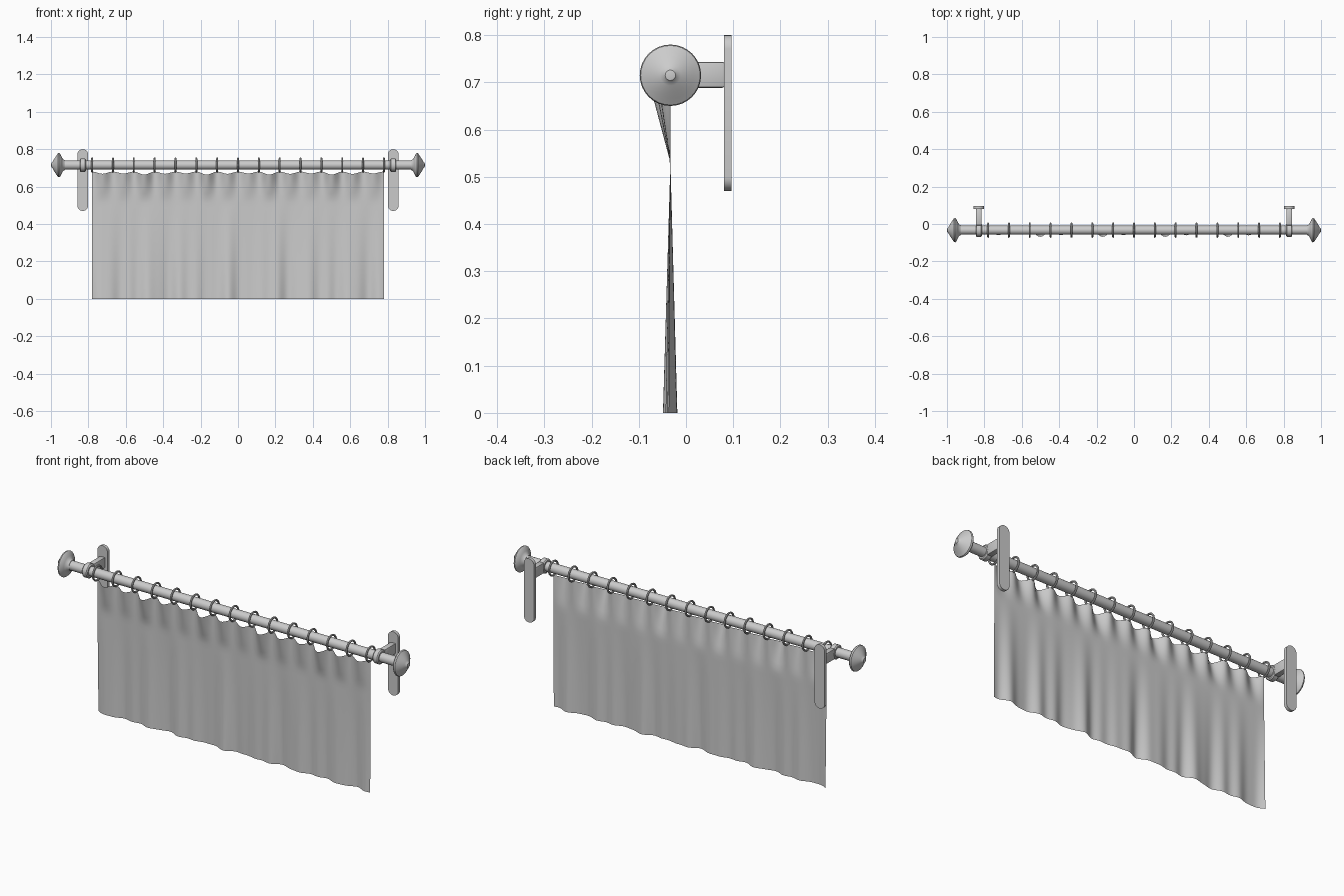
import bpy, bmesh, math
from mathutils import Matrix, Vector

cube = bpy.data.objects.get("Cube")
if cube:
    bpy.data.objects.remove(cube, do_unlink=True)

ROD_Y, ROD_Z = -0.033, 0.715
HALF = 0.78          # half width of the curtain
BAYS = 14            # gaps between the rings

grey = bpy.data.materials.new("plain_grey")
grey.use_nodes = True
grey.diffuse_color = (0.6, 0.6, 0.6, 1)
grey.node_tree.nodes["Principled BSDF"].inputs["Base Color"].default_value = (0.6, 0.6, 0.6, 1)


def finish(name, bm, angle=35):
    mesh = bpy.data.meshes.new(name)
    bm.to_mesh(mesh)
    bm.free()
    mesh.materials.append(grey)
    obj = bpy.data.objects.new(name, mesh)
    bpy.context.collection.objects.link(obj)
    bpy.ops.object.select_all(action="DESELECT")
    obj.select_set(True)
    bpy.context.view_layer.objects.active = obj
    bpy.ops.object.shade_smooth_by_angle(angle=math.radians(angle))
    return obj


def lathe(name, profile, closed=False, steps=32):
    """Spin (x, radius) points around the rod axis."""
    bm = bmesh.new()
    pts = [bm.verts.new((x, ROD_Y, ROD_Z + r)) for x, r in profile]
    edges = [bm.edges.new(pair) for pair in zip(pts, pts[1:])]
    if closed:
        edges.append(bm.edges.new((pts[-1], pts[0])))
    bmesh.ops.spin(bm, geom=pts + edges, cent=(0, ROD_Y, ROD_Z), axis=(1, 0, 0),
                   angle=math.tau, steps=steps, use_duplicate=False)
    bmesh.ops.remove_doubles(bm, verts=bm.verts, dist=0.0002)
    bmesh.ops.recalc_face_normals(bm, faces=bm.faces)
    return finish(name, bm)


def box(name, size, centre, bevel):
    bm = bmesh.new()
    bmesh.ops.create_cube(bm, size=1, matrix=Matrix.Translation(centre) @ Matrix.Diagonal((*size, 1)))
    bmesh.ops.bevel(bm, geom=bm.edges[:], offset=bevel, segments=2, affect="EDGES", profile=0.5)
    return finish(name, bm)


def wall_plate(name, x):
    """Upright plate with round ends."""
    bm = bmesh.new()
    r, low, high = 0.029, 0.499, 0.771
    ring = []
    for i in range(26):
        half = i // 13
        a = math.pi * ((i - half) / 12)
        z = low if half else high
        ring.append(bm.verts.new((x + r * math.cos(a), 0.08, z + r * math.sin(a))))
    face = bm.faces.new(ring)
    out = bmesh.ops.extrude_face_region(bm, geom=[face])
    moved = [v for v in out["geom"] if isinstance(v, bmesh.types.BMVert)]
    bmesh.ops.translate(bm, verts=moved, vec=(0, 0.016, 0))
    bmesh.ops.recalc_face_normals(bm, faces=bm.faces)
    return finish(name, bm)


# Rod
lathe("rod", [(-0.94, 0), (-0.94, 0.024), (0.94, 0.024), (0.94, 0)])

# Finials, brackets and collars on both ends
finial = [(0.925, 0), (0.925, 0.026), (0.934, 0.03), (0.942, 0.043), (0.95, 0.06),
          (0.956, 0.065), (0.963, 0.063), (0.972, 0.049), (0.981, 0.036),
          (0.989, 0.022), (0.993, 0.015), (0.998, 0.011), (1.0, 0)]
for side, s in (("left", 1), ("right", -1)):
    lathe("finial_" + side, [(s * x, r) for x, r in finial])
    wall_plate("wall_plate_" + side, s * 0.83)
    box("bracket_arm_" + side, (0.03, 0.09, 0.055), (s * 0.83, 0.037, ROD_Z + 0.001), 0.005)
    collar = [(-0.016, 0.022), (-0.016, 0.031), (-0.011, 0.036), (0.011, 0.036), (0.016, 0.031), (0.016, 0.022)]
    lathe("bracket_collar_" + side, [(s * 0.83 + x, r) for x, r in collar], closed=True)

# Curtain rings
for i in range(BAYS + 1):
    x = -HALF + 2 * HALF * i / BAYS
    tube = [(x + 0.005 * math.cos(a), 0.036 + 0.005 * math.sin(a))
            for a in (math.tau * k / 8 for k in range(8))]
    lathe(f"curtain_ring_{i + 1}", tube, closed=True)


# Curtain cloth: gathers lean forward at the top, soft folds open at the hem
def cloth_point(u, v):
    x = -HALF + 2 * HALF * u
    bay = min(int(u * BAYS), BAYS - 1)
    bow = math.sin(math.pi * (u * BAYS - bay)) ** 2
    lean = (0.35 + 0.65 * abs(math.sin(bay * 2.1 + 0.6))) * bow
    top = 0.68 - 0.016 * lean
    z = top * v
    fold = (0.5 * math.sin(x * 29) + 0.3 * math.sin(x * 47 + 1) + 0.2 * math.sin(x * 71 + 2))
    y = ROD_Y + 0.016 * fold * max(0, 1 - z / 0.53)
    y -= 0.036 * lean * max(0, (z - 0.53) / 0.135)
    return Vector((x, y, z))


bm = bmesh.new()
cols, rows = BAYS * 12, 26
grid = [[bm.verts.new(cloth_point(i / cols, j / rows)) for i in range(cols + 1)] for j in range(rows + 1)]
for a, b in zip(grid, grid[1:]):
    for i in range(cols):
        bm.faces.new((a[i], a[i + 1], b[i + 1], b[i]))
curtain = finish("curtain", bm, 60)
